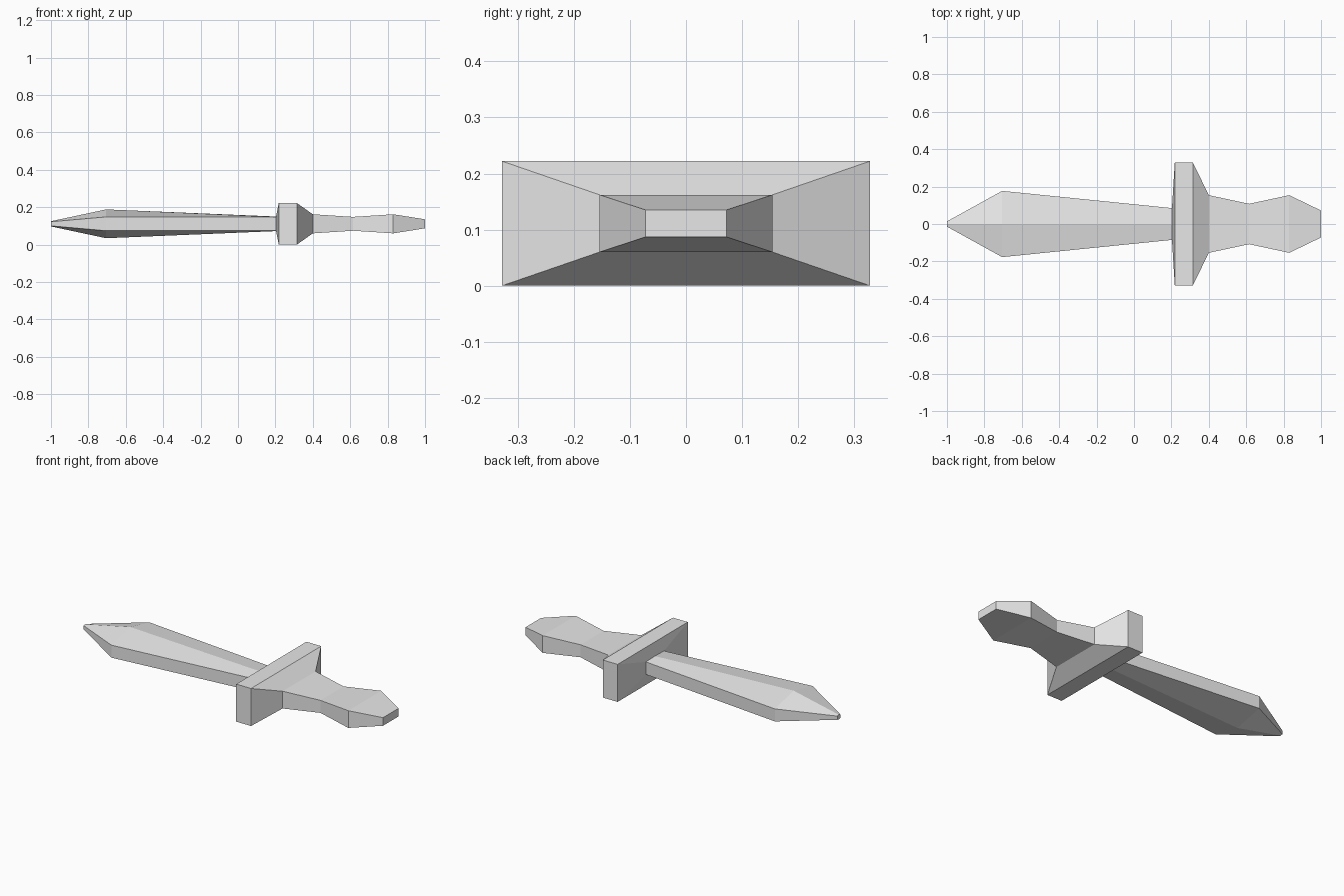
import bpy, bmesh

cube = bpy.data.objects.get("Cube")
if cube:
    bpy.data.objects.remove(cube, do_unlink=True)

MID_Z = 0.111

steel = bpy.data.materials.new("light_grey")
steel.use_nodes = True
grey = (0.8, 0.8, 0.8, 1)
steel.diffuse_color = grey
steel.node_tree.nodes["Principled BSDF"].inputs["Base Color"].default_value = grey


def loft(name, sections):
    """Bridge a row of (x, outline) cross-sections and cap both ends."""
    bm = bmesh.new()
    rings = [[bm.verts.new((x, y, MID_Z + z)) for y, z in outline]
             for x, outline in sections]
    for a, b in zip(rings, rings[1:]):
        n = len(a)
        for i in range(n):
            j = (i + 1) % n
            bm.faces.new((a[i], a[j], b[j], b[i]))
    bm.faces.new(rings[0])
    bm.faces.new(rings[-1])
    bmesh.ops.recalc_face_normals(bm, faces=bm.faces)
    mesh = bpy.data.meshes.new(name)
    bm.to_mesh(mesh)
    bm.free()
    mesh.materials.append(steel)
    obj = bpy.data.objects.new(name, mesh)
    bpy.context.collection.objects.link(obj)
    return obj


def rectangle(w, h):
    return [(-w, -h), (w, -h), (w, h), (-w, h)]


def ridged(w, h, ridge):
    return [(-w, -h), (0, -ridge), (w, -h), (w, h), (0, ridge), (-w, h)]


# Blade: flat edges with a central ridge, swelling before the point
loft("blade", [
    (-1.0, ridged(0.014, 0.011, 0.014)),
    (-0.705, ridged(0.177, 0.037, 0.077)),
    (0.203, ridged(0.085, 0.037, 0.039)),
    (0.25, ridged(0.081, 0.037, 0.037)),
])

# Hilt: crossguard flowing into a waisted grip and tapered pommel
loft("guard_and_grip", [(x, rectangle(w, h)) for x, w, h in [
    (0.203, 0.085, 0.037),
    (0.218, 0.328, 0.111),
    (0.315, 0.328, 0.111),
    (0.4, 0.154, 0.051),
    (0.615, 0.108, 0.037),
    (0.83, 0.154, 0.051),
    (1.0, 0.072, 0.024),
]])
